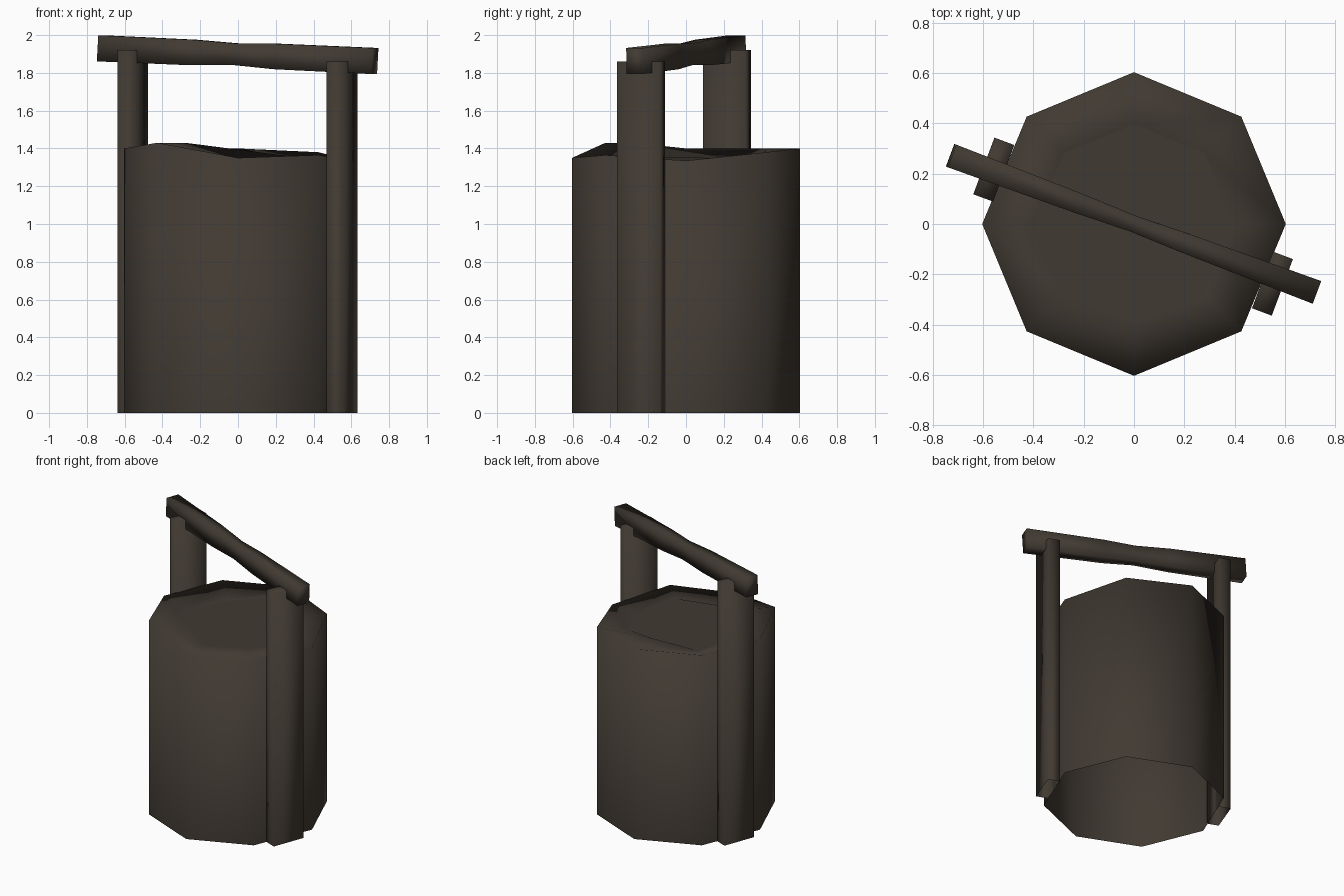
import bpy, math
from mathutils import Vector

if "Cube" in bpy.data.objects:
    bpy.data.objects.remove(bpy.data.objects["Cube"])

wood = bpy.data.materials.new("dark_brown")
wood.diffuse_color = (0.052, 0.042, 0.032, 1)
wood.use_nodes = True
wood.node_tree.nodes["Principled BSDF"].inputs["Base Color"].default_value = wood.diffuse_color


def make(name, verts, faces, smooth=True):
    me = bpy.data.meshes.new(name)
    me.from_pydata(verts, [], faces)
    me.materials.append(wood)
    me.polygons.foreach_set("use_smooth", [smooth] * len(me.polygons))
    ob = bpy.data.objects.new(name, me)
    bpy.context.collection.objects.link(ob)
    return ob


def loft(rings, closed_ends=(False, False)):
    """Join equal-sized rings of points with quads."""
    n = len(rings[0])
    verts = [p for r in rings for p in r]
    faces = [(k * n + i, k * n + (i + 1) % n, (k + 1) * n + (i + 1) % n, (k + 1) * n + i)
             for k in range(len(rings) - 1) for i in range(n)]
    if closed_ends[0]:
        faces.append(tuple(reversed(range(n))))
    if closed_ends[1]:
        faces.append(tuple(range(len(verts) - n, len(verts))))
    return verts, faces


def octagon(r, heights):
    return [(r * math.cos(i * math.pi / 4), r * math.sin(i * math.pi / 4), z)
            for i, z in enumerate(heights)]


# eight-sided wall with an uneven rim, open underneath
outer_z = [1.335, 1.38, 1.40, 1.40, 1.40, 1.43, 1.35, 1.365]
inner_z = [1.33, 1.347, 1.40, 1.343, 1.36, 1.43, 1.344, 1.358]
make("well_wall", *loft([octagon(0.603, [0] * 8), octagon(0.603, outer_z),
                         octagon(0.397, inner_z)]))

# flat fill inside the rim
make("well_fill", octagon(0.397, inner_z), [tuple(range(8))], smooth=False)

# two plank posts turned with the beam
ang = math.radians(-20.5)
along = Vector((math.cos(ang), math.sin(ang), 0))
side = Vector((-math.sin(ang), math.cos(ang), 0))


def post(name, x, y, top):
    base = Vector((x, y, 0))
    ring = [base + along * a * 0.042 + side * b * 0.12
            for a, b in ((-1, -1), (1, -1), (1, 1), (-1, 1))]
    up = Vector((0, 0, top))
    make(name, *loft([ring, [p + up for p in ring]], (False, True)))


post("right_post", 0.55, -0.237, 1.86)
post("left_post", -0.557, 0.216, 1.92)

# worn crossbeam: distance along, centre height, width, thickness
rings = []
for t, z, w, h in ((-0.776, 1.93, 0.096, 0.138), (-0.25, 1.908, 0.082, 0.135),
                   (0, 1.898, 0.066, 0.115), (0.22, 1.887, 0.08, 0.135),
                   (0.772, 1.863, 0.096, 0.138)):
    c = along * t + Vector((0, 0, z))
    rings.append([c + side * a * w / 2 + Vector((0, 0, b * h / 2)) + along * b * 0.004
                  for a, b in ((-1, -1), (1, -1), (1, 1), (-1, 1))])
make("crossbeam", *loft(rings, (True, True)))
